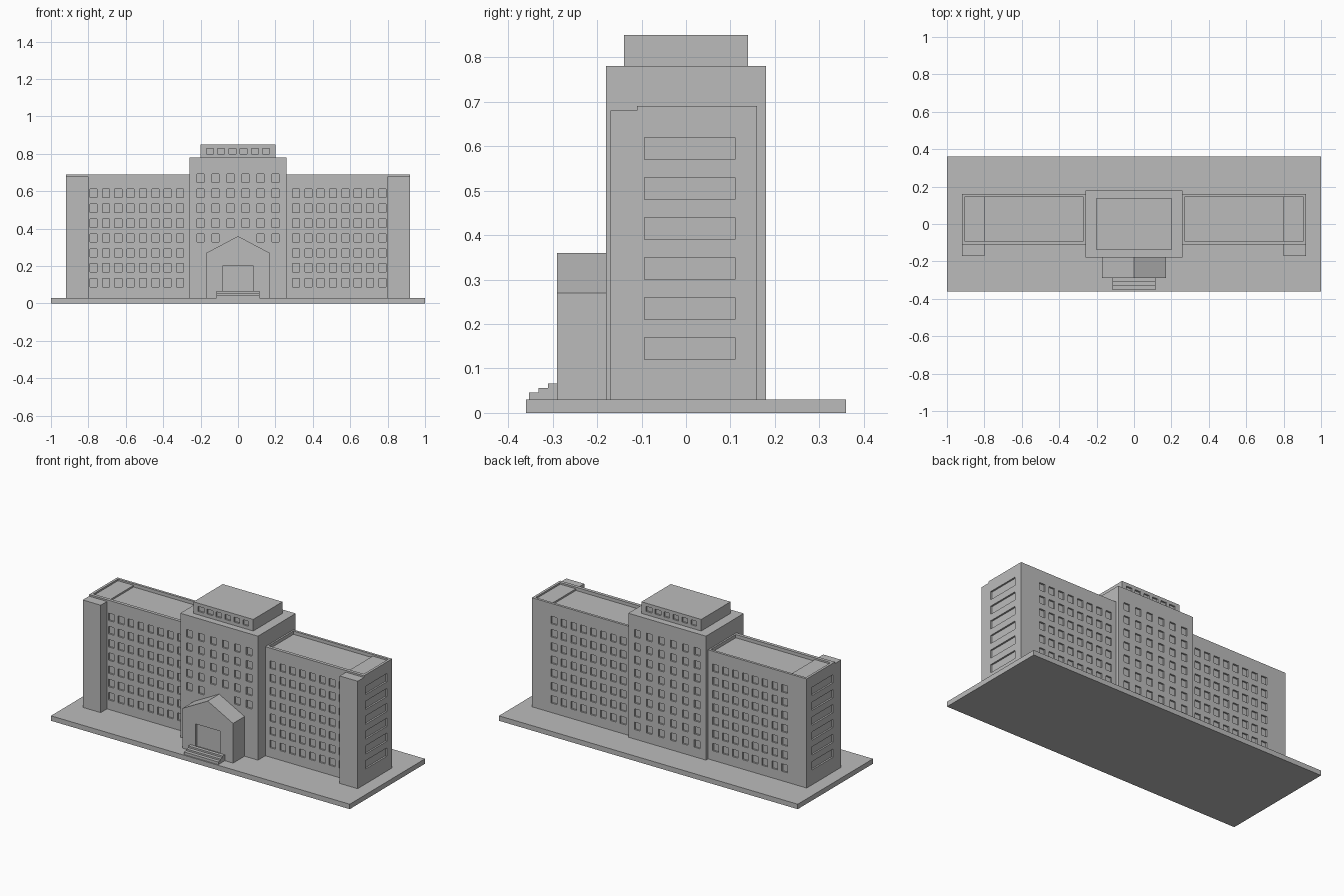
import bpy
import bmesh

if "Cube" in bpy.data.objects:
    bpy.data.objects.remove(bpy.data.objects["Cube"])

# One plain wall material
wall = bpy.data.materials.new("plain_grey")
wall.use_nodes = True
GREY = (0.5, 0.5, 0.5, 1)
wall.diffuse_color = GREY
wall.node_tree.nodes["Principled BSDF"].inputs["Base Color"].default_value = GREY


def boxes(name, bounds):
    """One object made of boxes, each given as x, y and z ranges."""
    bm = bmesh.new()
    for ranges in bounds:
        verts = bmesh.ops.create_cube(bm, size=1)["verts"]
        for v in verts:
            for i, (a, b) in enumerate(ranges):
                v.co[i] = (a + b) / 2 + v.co[i] * abs(b - a)
    mesh = bpy.data.meshes.new(name)
    bm.to_mesh(mesh)
    bm.free()
    mesh.materials.append(wall)
    obj = bpy.data.objects.new(name, mesh)
    bpy.context.collection.objects.link(obj)
    return obj


def carve(obj, bounds):
    """Cut box-shaped recesses out of an object."""
    cutter = boxes("recess_cutter", bounds)
    mod = obj.modifiers.new("recesses", "BOOLEAN")
    mod.operation = "DIFFERENCE"
    mod.solver = "EXACT"
    mod.object = cutter
    bpy.context.view_layer.objects.active = obj
    bpy.ops.object.modifier_apply(modifier=mod.name)
    bpy.data.objects.remove(cutter)


def window(x, y, z, w=0.038, h=0.045):
    """Recess centred at x and z in a wall facing front or back."""
    return ((x - w / 2, x + w / 2), (y - DEPTH, y + DEPTH), (z - h / 2, z + h / 2))


DEPTH = 0.01
GROUND = 0.03

# Ground slab
boxes("ground_slab", [((-1, 1), (-0.36, 0.36), (0, GROUND))])

# Central block with windows kept clear of the entrance gable
center = boxes("central_block", [((-0.26, 0.26), (-0.18, 0.18), (GROUND, 0.78))])
cuts = []
for col in range(6):
    x = -0.2 + 0.08 * col
    for row in range(8):
        z = 0.11 + 0.08 * row
        cuts.append(window(x, 0.18, z))
        if row > 3 or (row == 3 and abs(x) > 0.1):
            cuts.append(window(x, -0.18, z))
carve(center, cuts)

# Rooftop storey
top = boxes("rooftop_storey", [((-0.2, 0.2), (-0.14, 0.14), (0.78, 0.85))])
carve(top, [window(-0.15 + 0.06 * c, y, 0.815, h=0.03)
            for c in range(6) for y in (-0.14, 0.14)])

# Wings, corner towers and roof steps on both sides
for side, s in (("left", 1), ("right", -1)):
    wing = boxes(side + "_wing", [((s * 0.26, s * 0.92), (-0.11, 0.16), (GROUND, 0.69))])
    cuts = [window(s * (0.31 + 0.066 * c), y, 0.11 + 0.08 * r)
            for c in range(8) for r in range(7) for y in (-0.11, 0.16)]
    for r in range(6):
        z = 0.12 + 0.09 * r
        cuts.append(((s * (0.92 - DEPTH), s * (0.92 + DEPTH)), (-0.093, 0.11), (z, z + 0.05)))
    cuts.append(((s * 0.27, s * 0.905), (-0.09, 0.145), (0.67, 0.72)))
    carve(wing, cuts)
    boxes(side + "_corner_tower", [((s * 0.8, s * 0.92), (-0.17, -0.11), (GROUND, 0.68))])
    boxes(side + "_roof_step", [((s * 0.8, s * 0.905), (-0.09, 0.145), (0.67, 0.68))])

# Entrance porch with a recessed doorway
porch = boxes("entrance_porch", [((-0.17, 0.17), (-0.29, -0.18), (GROUND, 0.27))])
carve(porch, [((-0.083, 0.083), (-0.3, -0.275), (0.06, 0.2))])

# Gable roof: a triangle profile pushed back to the wall
bm = bmesh.new()
face = bm.faces.new([bm.verts.new((x, -0.29, z))
                     for x, z in ((-0.17, 0.27), (0.17, 0.27), (0, 0.36))])
extruded = bmesh.ops.extrude_face_region(bm, geom=[face])["geom"]
bmesh.ops.translate(bm, vec=(0, 0.11, 0),
                    verts=[g for g in extruded if isinstance(g, bmesh.types.BMVert)])
bmesh.ops.recalc_face_normals(bm, faces=bm.faces)
mesh = bpy.data.meshes.new("gable_roof")
bm.to_mesh(mesh)
bm.free()
mesh.materials.append(wall)
bpy.context.collection.objects.link(bpy.data.objects.new("gable_roof", mesh))

# Entrance steps
for i in range(3):
    boxes("entrance_step", [((-0.115, 0.115), (-0.353 + 0.021 * i, -0.29),
                             (GROUND, 0.046 + 0.01 * i))])
